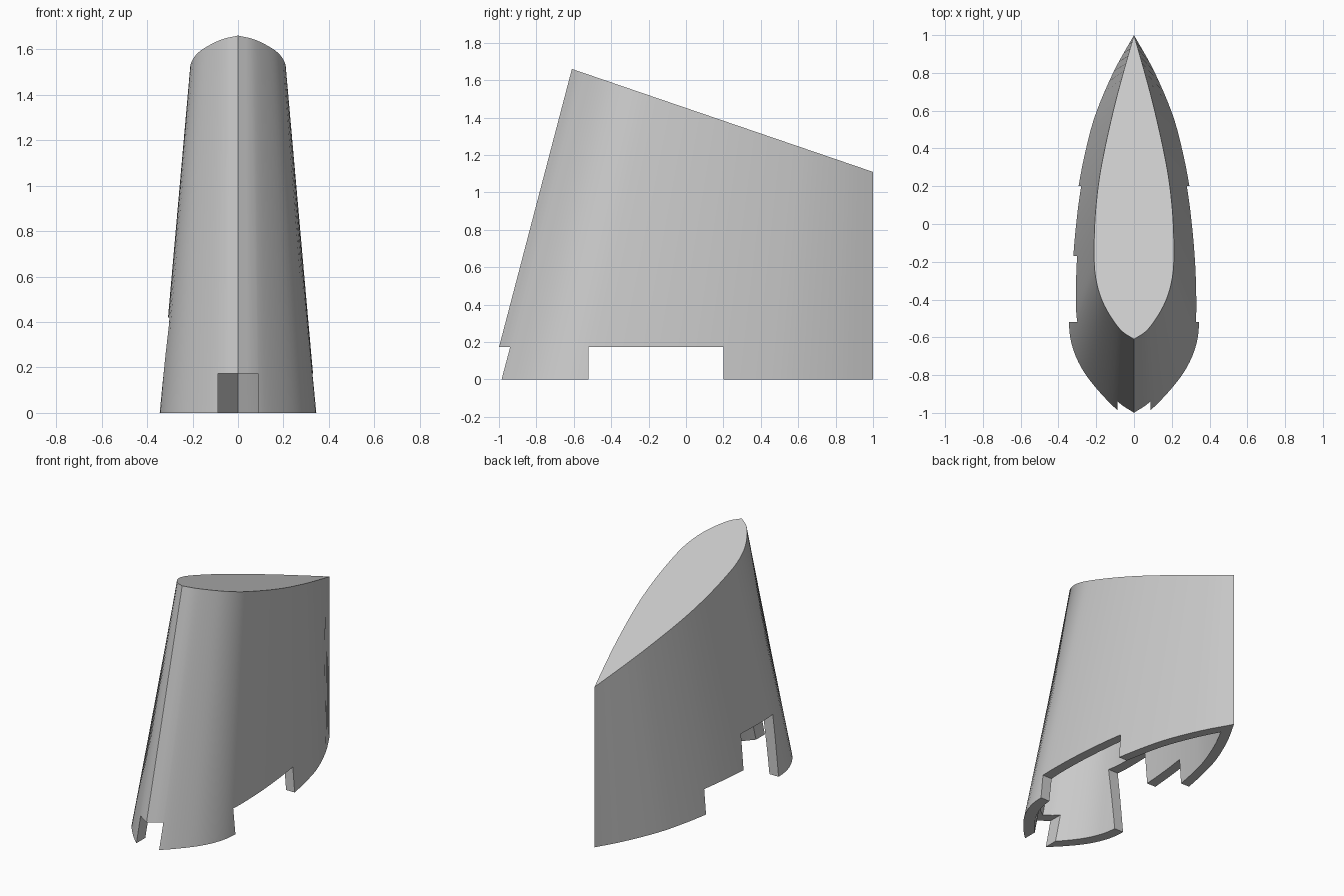
import bpy, bmesh
from mathutils import Vector

cube = bpy.data.objects.get("Cube")
if cube:
    bpy.data.objects.remove(cube, do_unlink=True)

grey = bpy.data.materials.new("plain_grey")
grey.use_nodes = True
grey.diffuse_color = (0.6, 0.6, 0.6, 1)
grey.node_tree.nodes["Principled BSDF"].inputs["Base Color"].default_value = (0.6, 0.6, 0.6, 1)

# Half outline stations: fraction from nose to tail, half width at base, half width at top
STATIONS = [(0, 0, 0), (.03, .09, .07), (.086, .2, .135), (.14, .28, .177),
            (.2, .33, .202), (.266, .345, .211), (.39, .34, .207), (.51, .32, .188),
            (.61, .293, .16), (.71, .252, .125), (.8, .2, .09), (.907, .106, .043), (1, 0, 0)]


def smooth_stations(points, steps=4):
    """Pass a smooth curve through the stations, keeping the pointed ends."""
    p = [Vector(q) for q in points]
    p = [2 * p[0] - p[1]] + p + [2 * p[-1] - p[-2]]
    out = []
    for a, b, c, d in zip(p, p[1:], p[2:], p[3:]):
        for i in range(steps):
            t = i / steps
            out.append(0.5 * (2 * b + (c - a) * t + (2 * a - 5 * b + 4 * c - d) * t * t
                              + (3 * b - a - 3 * c + d) * t ** 3))
    return out + [p[-2]]


CURVE = smooth_stations(STATIONS)


def top_height(y):
    return 1.66 - 0.342 * (y + 0.61)


def ring(bm, front, back, column, scale, height):
    """One closed outline, mirrored across the centre plane."""
    half = [(s[column] * scale, front + (back - front) * s[0]) for s in CURVE]
    loop = half + [(-x, y) for x, y in half[-2:0:-1]]
    return [bm.verts.new((x, y, height(y))) for x, y in loop]


def bridge(bm, a, b):
    for i in range(len(a)):
        j = (i + 1) % len(a)
        bm.faces.new((a[i], a[j], b[j], b[i]))


def make_object(name, bm):
    mesh = bpy.data.meshes.new(name)
    bm.to_mesh(mesh)
    bm.free()
    mesh.materials.append(grey)
    obj = bpy.data.objects.new(name, mesh)
    bpy.context.scene.collection.objects.link(obj)
    return obj


# Hollow tapered tower with a sloping roof, open underneath
bm = bmesh.new()
base = ring(bm, -1.045, 1, 1, 1, lambda y: 0)
roof = ring(bm, -.61, 1, 2, 1, top_height)
inner_base = ring(bm, -.96, .87, 1, .8, lambda y: 0)
inner_roof = ring(bm, -.53, .87, 2, .68, lambda y: top_height(y) - .07)
bridge(bm, base, roof)
bridge(bm, inner_base, base)
bridge(bm, inner_roof, inner_base)
bm.faces.new(roof)
bm.faces.new(inner_roof[::-1])
tower = make_object("tower_shell", bm)


def cut_notch(name, x_low, x_high, outline):
    """Cut a notch whose side outline (y, z) runs from x_low to x_high."""
    bm = bmesh.new()
    low = [bm.verts.new((x_low, y, z)) for y, z in outline]
    high = [bm.verts.new((x_high, y, z)) for y, z in outline]
    bridge(bm, high, low)
    bm.faces.new(low[::-1])
    bm.faces.new(high)
    cutter = make_object(name, bm)
    cutter.hide_render = True
    cutter.hide_viewport = True
    mod = tower.modifiers.new(name, "BOOLEAN")
    mod.operation = "DIFFERENCE"
    mod.solver = "FLOAT"
    mod.object = cutter
    return cutter


# Notches: a plain one on the left, a stepped one on the right, a slot in the nose
cutters = [
    cut_notch("left_notch", .01, 1, [(-.52, -.2), (.2, -.2), (.2, .173), (-.52, .173)]),
    cut_notch("right_notch", -1, -.01, [(-.52, -.2), (.2, -.2), (.2, .173),
                                        (-.17, .173), (-.17, .42), (-.52, .42)]),
    cut_notch("nose_notch", -.087, .087, [(-1.3, -.2), (-.7, -.2), (-.7, .173), (-1.3, .173)]),
]

# Bake the cuts into the shell and drop the cutters
bpy.context.view_layer.update()
evaluated = tower.evaluated_get(bpy.context.evaluated_depsgraph_get())
cut_mesh = bpy.data.meshes.new_from_object(evaluated)
tower.modifiers.clear()
tower.data = cut_mesh
for cutter in cutters:
    bpy.data.objects.remove(cutter, do_unlink=True)

bpy.context.view_layer.objects.active = tower
tower.select_set(True)
bpy.ops.object.shade_smooth_by_angle(angle=0.5)
